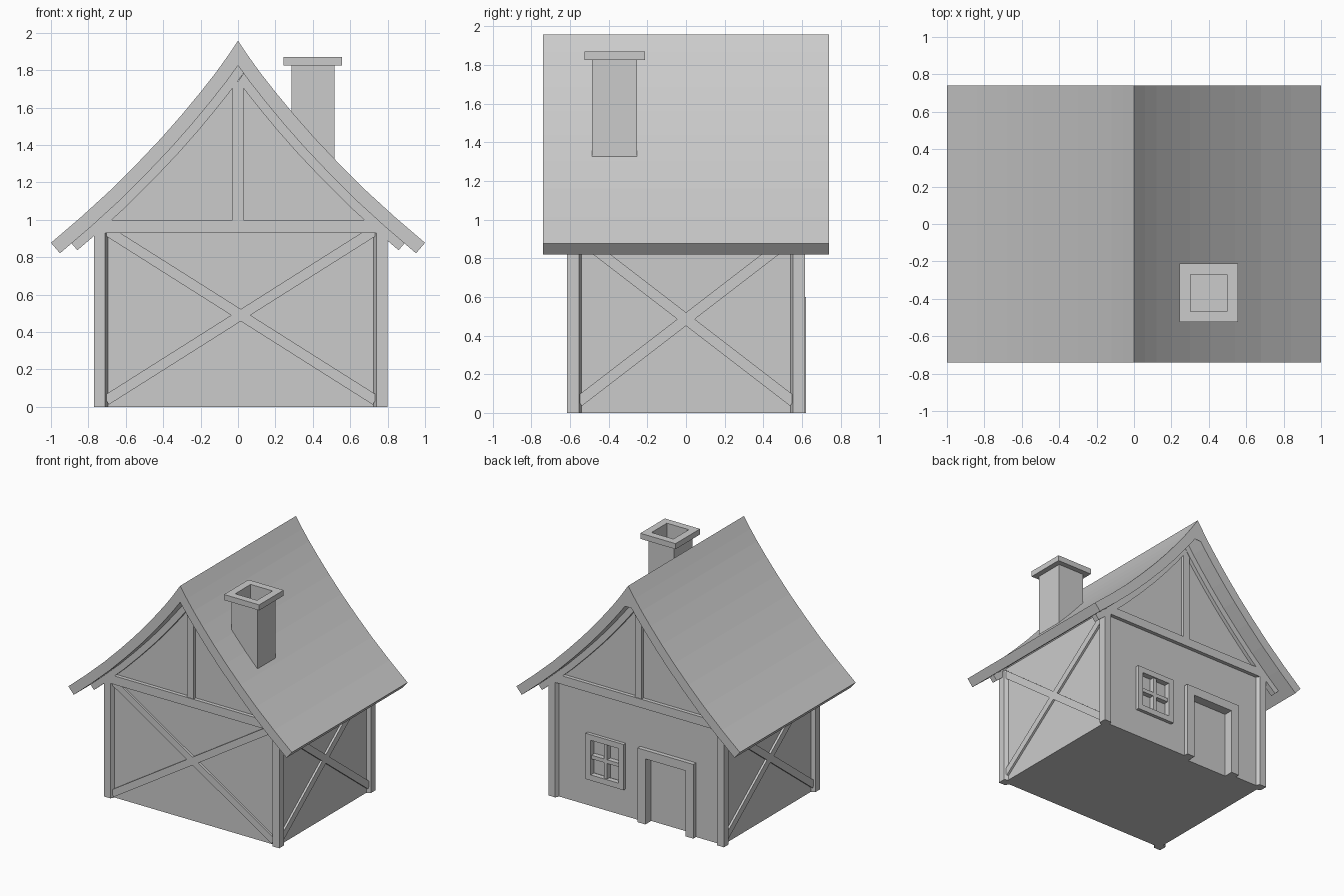
import bpy, bmesh, math
from mathutils import Vector

if "Cube" in bpy.data.objects:
    bpy.data.objects.remove(bpy.data.objects["Cube"])

mat = bpy.data.materials.new("plain grey")
mat.diffuse_color = (0.6, 0.6, 0.6, 1)
mat.use_nodes = True
mat.node_tree.nodes["Principled BSDF"].inputs["Base Color"].default_value = mat.diffuse_color
CX = 0.015            # house body centre
WX, WY = 0.755, 0.585  # wall half sizes
PX, PY = 0.785, 0.615  # corner post half sizes


def prism(name, pts, axis, lo, hi):
    """Extrude a 2D outline along an axis."""
    put = {'x': lambda a, b, t: (t, a, b),
           'y': lambda a, b, t: (a, t, b),
           'z': lambda a, b, t: (a, b, t)}[axis]
    bm = bmesh.new()
    v0 = [bm.verts.new(put(a, b, lo)) for a, b in pts]
    v1 = [bm.verts.new(put(a, b, hi)) for a, b in pts]
    n = len(pts)
    bm.faces.new(v0)
    bm.faces.new(v1)
    for i in range(n):
        bm.faces.new((v0[i], v0[(i + 1) % n], v1[(i + 1) % n], v1[i]))
    bmesh.ops.recalc_face_normals(bm, faces=bm.faces)
    me = bpy.data.meshes.new(name)
    bm.to_mesh(me)
    bm.free()
    me.materials.append(mat)
    ob = bpy.data.objects.new(name, me)
    bpy.context.collection.objects.link(ob)
    return ob


def box(name, x0, x1, y0, y1, z0, z1):
    return prism(name, [(x0, y0), (x1, y0), (x1, y1), (x0, y1)], 'z', z0, z1)


def beam(name, a, b, w, axis, lo, hi):
    """Straight beam between two points in a wall plane."""
    a, b = Vector(a), Vector(b)
    d = (b - a).normalized() * w / 2
    n = Vector((-d.y, d.x))
    return prism(name, [tuple(p) for p in (a + n, b + n, b - n, a - n)], axis, lo, hi)


def cut(ob, cutter):
    m = ob.modifiers.new("cut", 'BOOLEAN')
    m.operation = 'DIFFERENCE'
    m.solver = 'EXACT'
    m.object = cutter
    bpy.context.view_layer.objects.active = ob
    bpy.ops.object.modifier_apply(modifier=m.name)
    bpy.data.objects.remove(cutter)


# roof curve, right half from ridge to eave
CURVE = [(0, 1.957), (0.06, 1.868), (0.12, 1.785), (0.2, 1.683), (0.3, 1.562),
         (0.41, 1.437), (0.54, 1.3), (0.68, 1.16), (0.84, 1.014), (1.0, 0.877)]


def offset(curve, d):
    out = []
    for i, p in enumerate(curve):
        a = Vector(curve[max(i - 1, 0)])
        b = Vector(curve[min(i + 1, len(curve) - 1)])
        t = (b - a).normalized()
        if i == 0:
            out.append((0, p[1] - d / t.x))
        else:
            out.append((p[0] + t.y * d, p[1] - t.x * d))
    return out


def both(half):
    """Full line from left eave over the ridge to right eave."""
    return [(-x, z) for x, z in reversed(half[1:])] + half


# roof slab
under = offset(CURVE, 0.074)
prism("roof", both(CURVE) + both(under)[::-1], 'y', -0.74, 0.74)

# walls with gables, reaching just into the roof
inner = [p for p in offset(CURVE, 0.06) if p[0] < 0.7]
walls = prism("walls", [(CX - WX, 0), (CX - WX, 0.97)] + both(inner)
              + [(CX + WX, 0.97), (CX + WX, 0)], 'y', -WY, WY)
cut(walls, box("door_cutter", -0.43, -0.07, 0.545, 0.7, -0.1, 0.53))
cut(walls, box("window_cutter", 0.17, 0.43, 0.56, 0.7, 0.26, 0.55))

# corner posts with sloped flanks
for sx in (-1, 1):
    for sy in (-1, 1):
        pts = [(PX, PY), (PX - .06, PY), (PX - .08, PY - .04), (PX - .08, PY - .08),
               (PX - .04, PY - .08), (PX, PY - .06)]
        prism("corner_post", [(CX + sx * x, sy * y) for x, y in pts], 'z', 0.0, 0.94)

# gable timbers, front and back
short = CURVE[:-1] + [(0.938, 0.93)]
for s in (-1, 1):
    lo, hi = sorted((s * 0.57, s * 0.615))
    prism("gable_trim", both(offset(short, 0.07)) + both(offset(short, 0.122))[::-1],
          'y', lo, hi)
    box("gable_beam", -0.76, 0.775, lo, hi, 0.93, 1.0)
    box("gable_post", -0.03, 0.03, *sorted((s * 0.57, s * 0.61)), 1.0, 1.74)

# crossed braces on the front and both sides
for s in (-1, 1):
    beam("front_brace", (CX - s * 0.72, 0.035), (CX + s * 0.72, 0.945), 0.055,
         'y', -0.602, -0.57)
    for side in (-1, 1):
        beam("side_brace", (-s * 0.555, 0.058), (s * 0.555, 0.912), 0.055, 'x',
             *sorted((CX + side * 0.74, CX + side * 0.772)))

# door frame on the back
for x in (-0.5, -0.07):
    box("door_jamb", x, x + 0.07, 0.57, 0.62, 0, 0.53)
box("door_lintel", -0.5, 0.0, 0.57, 0.62, 0.53, 0.6)

# window frame and bars on the back
for x in (0.13, 0.425):
    box("window_side", x, x + 0.045, 0.57, 0.612, 0.22, 0.59)
for z in (0.22, 0.545):
    box("window_rail", 0.175, 0.425, 0.57, 0.612, z, z + 0.045)
box("window_bar_upright", 0.285, 0.315, 0.555, 0.6, 0.26, 0.55)
box("window_bar_level", 0.17, 0.43, 0.555, 0.6, 0.39, 0.42)

# chimney shaft and cap with a hollow flue
shaft = box("chimney", 0.285, 0.515, -0.487, -0.254, 1.2, 1.825)
cap = box("chimney_cap", 0.242, 0.557, -0.525, -0.212, 1.825, 1.87)
for part in (shaft, cap):
    cut(part, box("flue_cutter", 0.302, 0.498, -0.467, -0.27, 1.62, 2.0))
